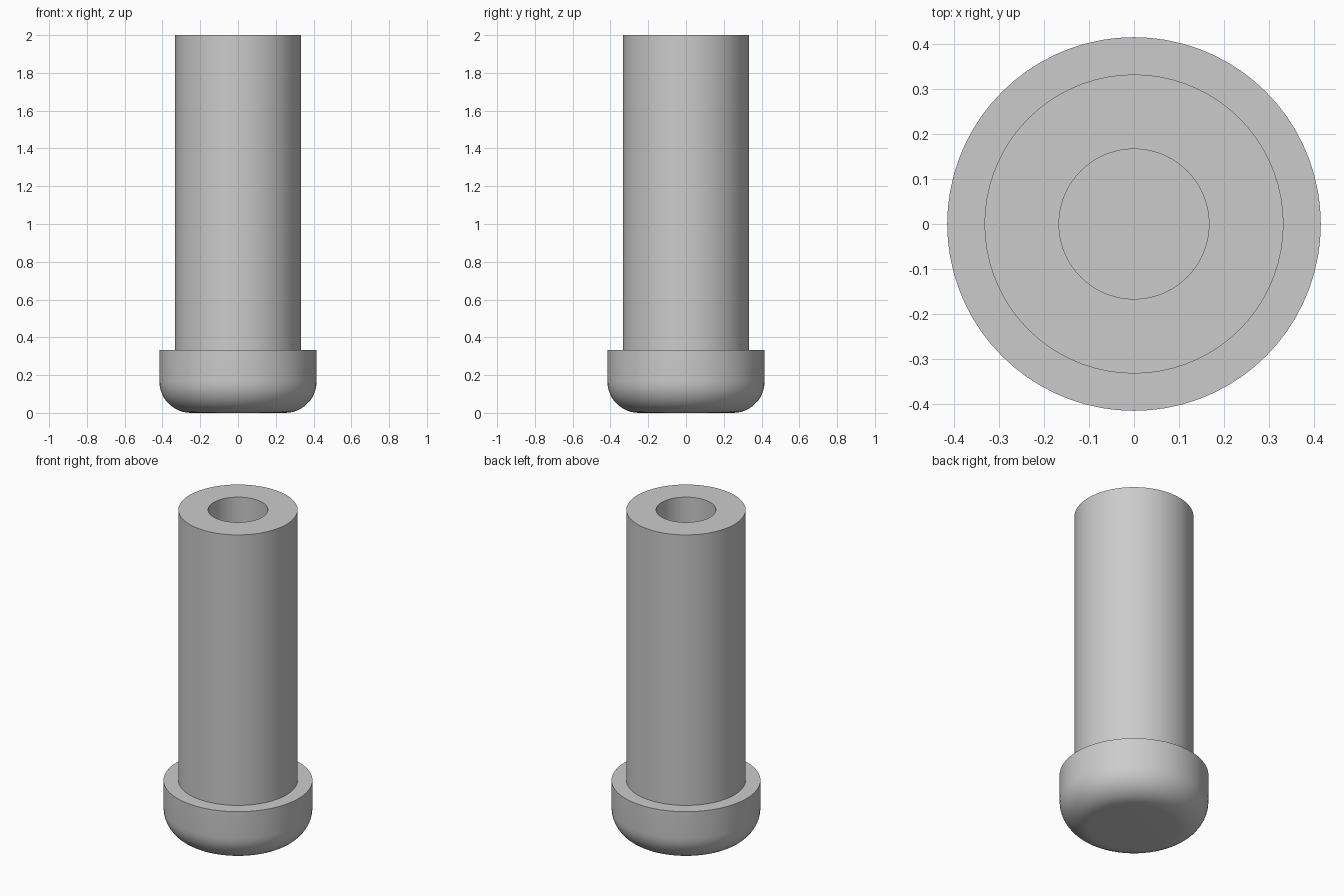
import bpy, bmesh
from math import sin, cos, pi, radians
from mathutils import Matrix

cube = bpy.data.objects.get("Cube")
if cube:
    bpy.data.objects.remove(cube, do_unlink=True)

SEGMENTS = 72
SHAFT_R, HEAD_R, BORE_R = 0.333, 0.416, 0.167
HEAD_TOP, TOP = 0.333, 2.0
FILLET = 0.167
BORE_FLOOR = HEAD_TOP

steel = bpy.data.materials.new("grey steel")
steel.use_nodes = True
grey = (0.6, 0.6, 0.6, 1)
steel.diffuse_color = grey
steel.node_tree.nodes["Principled BSDF"].inputs["Base Color"].default_value = grey


def lathe(name, profile):
    """Revolve a (radius, height) profile that starts and ends on the axis."""
    bm = bmesh.new()
    verts = [bm.verts.new((r, 0, z)) for r, z in profile]
    edges = [bm.edges.new(pair) for pair in zip(verts, verts[1:])]
    bmesh.ops.spin(bm, geom=verts + edges, cent=(0, 0, 0), axis=(0, 0, 1),
                   angle=2 * pi, steps=SEGMENTS, use_merge=True)
    bmesh.ops.remove_doubles(bm, verts=bm.verts[:], dist=0.0001)
    bmesh.ops.recalc_face_normals(bm, faces=bm.faces[:])
    mesh = bpy.data.meshes.new(name)
    bm.to_mesh(mesh)
    bm.free()
    mesh.materials.append(steel)
    obj = bpy.data.objects.new(name, mesh)
    bpy.context.collection.objects.link(obj)
    bpy.ops.object.select_all(action='DESELECT')
    obj.select_set(True)
    bpy.context.view_layer.objects.active = obj
    bpy.ops.object.shade_smooth_by_angle(angle=radians(30))
    return obj


# Rounded lower edge of the head
steps = 12
fillet = [(HEAD_R - FILLET + FILLET * sin(a), FILLET - FILLET * cos(a))
          for a in (pi / 2 * i / steps for i in range(steps + 1))]

# One solid: head, shaft and blind bore
lathe("flanged_hollow_pin",
      [(0, 0)] + fillet
      + [(HEAD_R, HEAD_TOP), (SHAFT_R, HEAD_TOP), (SHAFT_R, TOP),
         (BORE_R, TOP), (BORE_R, BORE_FLOOR), (0, BORE_FLOOR)])
